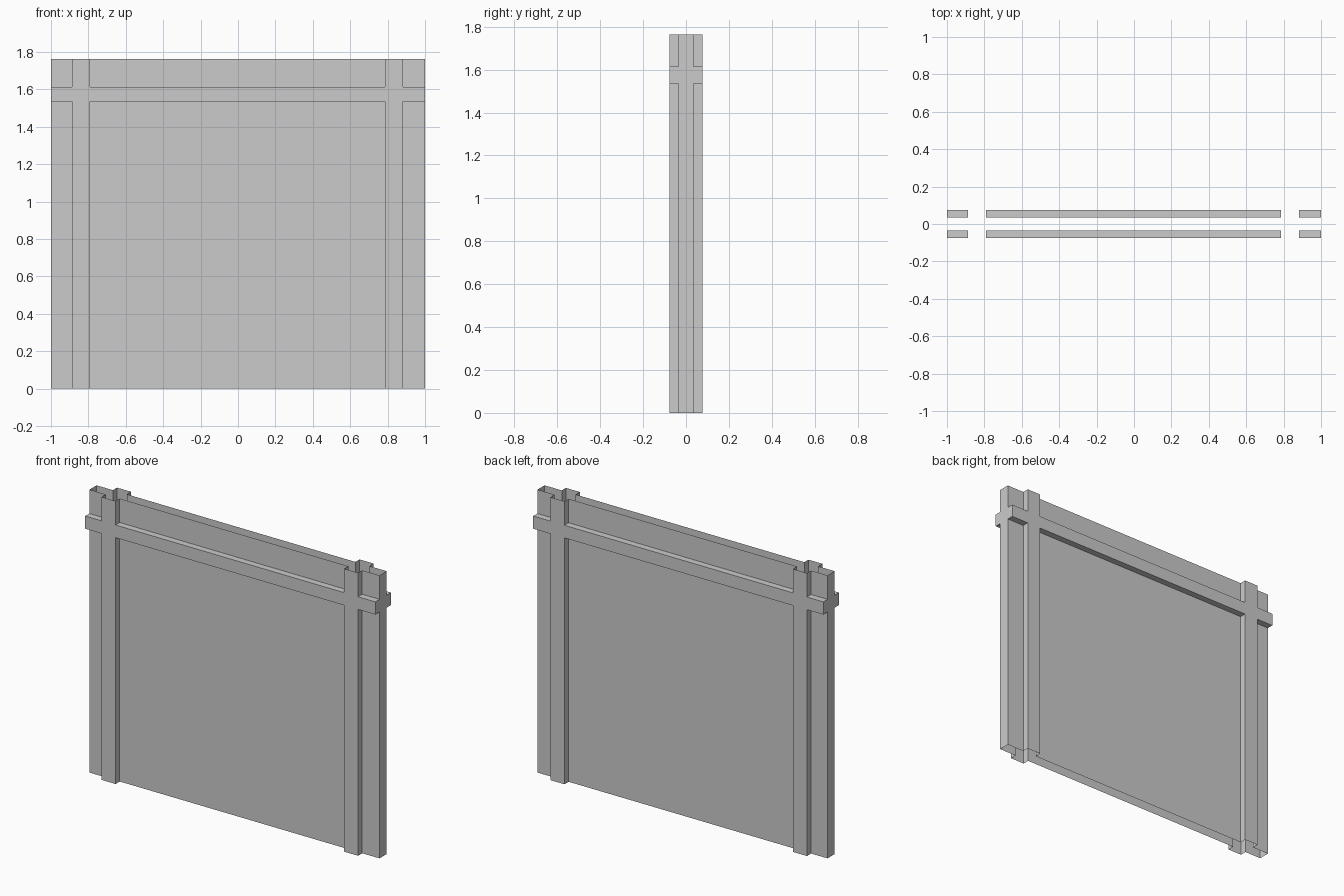
import bpy, bmesh
from mathutils import Vector

if "Cube" in bpy.data.objects:
    bpy.data.objects.remove(bpy.data.objects["Cube"])

# Grid lines of the wall: post edges in x, rail edges in z
XS = [-1.0, -0.887, -0.791, 0.785, 0.881, 1.0]
ZS = [0.0, 1.535, 1.614, 1.763]
PANEL_Y, FRAME_Y = 0.035, 0.076
POST_COLS, RAIL_ROW = (1, 3), 1


def quad(bm, corners, outward):
    """Add one face, turned so that it looks along outward."""
    face = bm.faces.new([bm.verts.new(c) for c in corners])
    face.normal_update()
    if face.normal.dot(Vector(outward)) < 0:
        face.normal_flip()


def finish(bm, name):
    bmesh.ops.remove_doubles(bm, verts=bm.verts, dist=1e-5)
    bmesh.ops.dissolve_limit(bm, angle_limit=0.01, verts=bm.verts, edges=bm.edges)
    mesh = bpy.data.meshes.new(name)
    bm.to_mesh(mesh)
    bm.free()
    bpy.context.collection.objects.link(bpy.data.objects.new(name, mesh))


def is_frame(i, k):
    return i in POST_COLS or k == RAIL_ROW


def add_side(panels, frame, s):
    """Recessed panels and hollow raised frame on side s (-1 front, 1 back)."""
    for i in range(5):
        for k in range(3):
            x0, x1, z0, z1 = XS[i], XS[i + 1], ZS[k], ZS[k + 1]
            raised = is_frame(i, k)
            y = s * (FRAME_Y if raised else PANEL_Y)
            quad(frame if raised else panels,
                 [(x0, y, z0), (x1, y, z0), (x1, y, z1), (x0, y, z1)], (0, s, 0))
            if not raised:
                continue
            a, b = s * PANEL_Y, s * FRAME_Y
            for d, x, z in ((-1, x0, z0), (1, x1, z1)):
                # post sides and rail tips
                if not (0 <= i + d < 5 and is_frame(i + d, k)):
                    quad(frame, [(x, a, z0), (x, b, z0), (x, b, z1), (x, a, z1)], (d, 0, 0))
                # rail ledges; post ends stay open
                if 0 <= k + d < 3 and not is_frame(i, k + d):
                    quad(frame, [(x0, a, z), (x1, a, z), (x1, b, z), (x0, b, z)], (0, 0, d))


panels, frame, ends = bmesh.new(), bmesh.new(), bmesh.new()
for side in (-1, 1):
    add_side(panels, frame, side)

# Closed narrow ends; top and bottom are open
for x in (-1, 1):
    y, z = PANEL_Y, ZS[-1]
    quad(ends, [(x, -y, 0), (x, y, 0), (x, y, z), (x, -y, z)], (x, 0, 0))

finish(panels, "wall_panels")
finish(frame, "timber_frame")
finish(ends, "end_walls")
